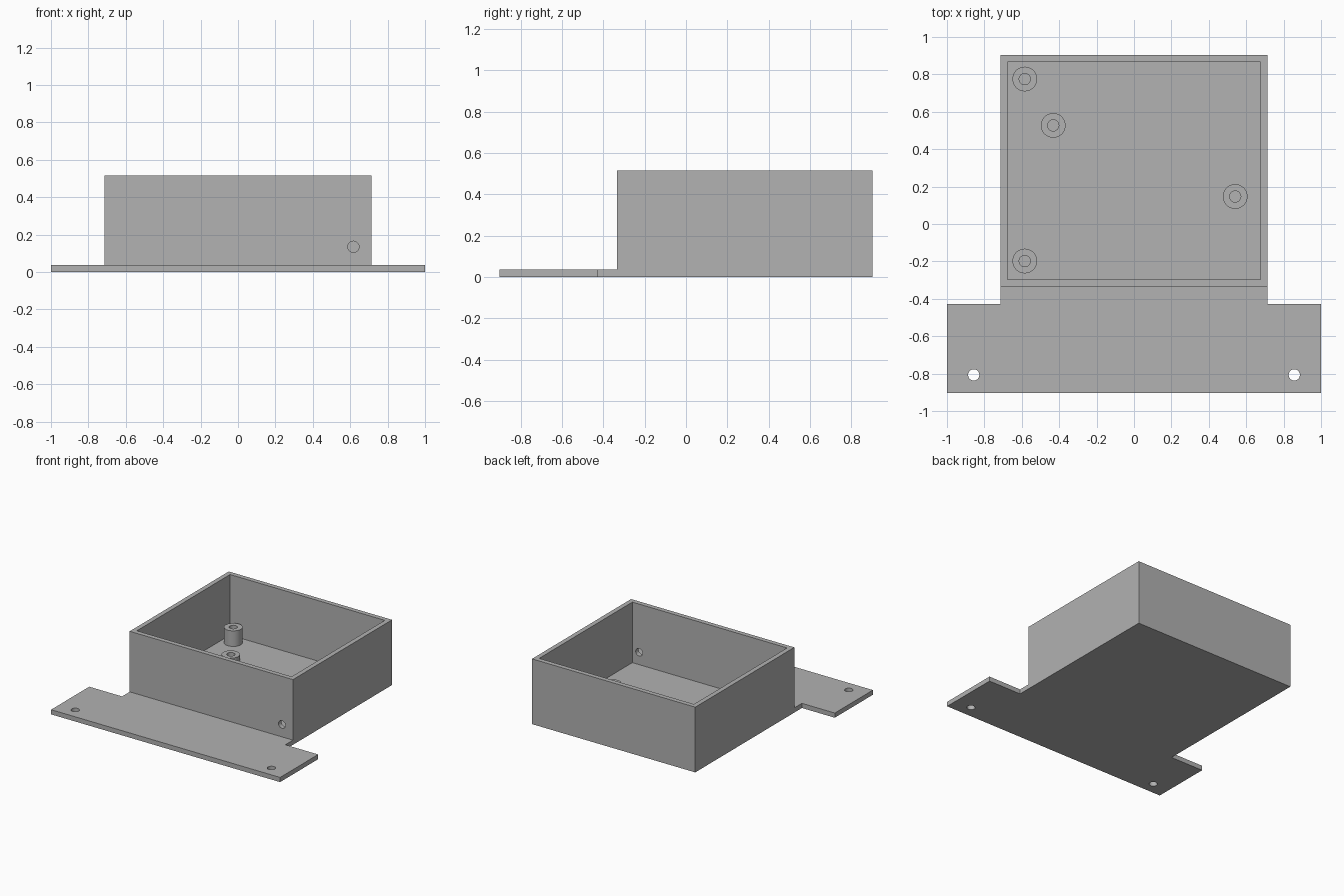
import bpy
import bmesh
import math
from mathutils import Matrix, Vector

if "Cube" in bpy.data.objects:
    bpy.data.objects.remove(bpy.data.objects["Cube"], do_unlink=True)

# Main dimensions
HALF_X, HALF_Y = 1.0, 0.903
BOX_X, BOX_FRONT, BOX_TOP = 0.713, -0.333, 0.515
FLANGE_BACK = -0.428
WALL = 0.037
HOLE_R = 0.03
OVER = 0.2      # overshoot of the cutters

grey = bpy.data.materials.new("plain grey")
grey.use_nodes = True
colour = (0.445, 0.445, 0.445, 1)
grey.diffuse_color = colour
grey.node_tree.nodes["Principled BSDF"].inputs["Base Color"].default_value = colour


def finish(name, bm):
    bmesh.ops.recalc_face_normals(bm, faces=bm.faces)
    mesh = bpy.data.meshes.new(name)
    bm.to_mesh(mesh)
    bm.free()
    mesh.materials.append(grey)
    obj = bpy.data.objects.new(name, mesh)
    bpy.context.collection.objects.link(obj)
    return obj


def block(name, low, high):
    low, high = Vector(low), Vector(high)
    bm = bmesh.new()
    place = Matrix.Translation((low + high) / 2) @ Matrix.Diagonal((high - low).to_4d())
    bmesh.ops.create_cube(bm, size=1, matrix=place)
    return finish(name, bm)


def rod(name, centre, radius, length, turn=0.0):
    bm = bmesh.new()
    place = Matrix.Translation(centre) @ Matrix.Rotation(turn, 4, "X")
    bmesh.ops.create_cone(bm, cap_ends=True, segments=32, radius1=radius,
                          radius2=radius, depth=length, matrix=place)
    return finish(name, bm)


def select(obj):
    bpy.ops.object.select_all(action="DESELECT")
    obj.select_set(True)
    bpy.context.view_layer.objects.active = obj


def cut(obj, cutter):
    cutter.hide_render = True
    mod = obj.modifiers.new("cut", "BOOLEAN")
    mod.operation = "DIFFERENCE"
    mod.solver = "EXACT"
    mod.object = cutter
    select(obj)
    bpy.ops.object.modifier_apply(modifier=mod.name)
    bpy.data.objects.remove(cutter, do_unlink=True)


def smooth(obj):
    select(obj)
    bpy.ops.object.shade_smooth_by_angle(angle=math.radians(30))


# Enclosure: one solid, cut down to an open box with a mounting flange
body = block("enclosure", (-HALF_X, -HALF_Y, 0), (HALF_X, HALF_Y, BOX_TOP))
cut(body, block("front_cutter", (-HALF_X - OVER, -HALF_Y - OVER, WALL),
                (HALF_X + OVER, BOX_FRONT, BOX_TOP + OVER)))
for side in (-1, 1):
    xs = sorted((side * BOX_X, side * (HALF_X + OVER)))
    cut(body, block("side_cutter", (xs[0], FLANGE_BACK, -OVER),
                    (xs[1], HALF_Y + OVER, BOX_TOP + OVER)))
cut(body, block("cavity_cutter", (WALL - BOX_X, BOX_FRONT + WALL, WALL),
                (BOX_X - WALL, HALF_Y - WALL, BOX_TOP + OVER)))

# Screw holes in the flange and the cable hole in the front wall
for side in (-1, 1):
    cut(body, rod("screw_cutter", (side * 0.857, -0.807, 0), HOLE_R, OVER))
cut(body, rod("cable_cutter", (0.617, BOX_FRONT, 0.135), HOLE_R, OVER, math.pi / 2))
smooth(body)


# Hollow standoffs on the floor
def standoff(name, x, y, top):
    bm = bmesh.new()
    base = WALL - 0.005
    profile = [(HOLE_R, base), (HOLE_R, top), (0.066, top), (0.066, base)]
    verts = [bm.verts.new((r, 0, z)) for r, z in profile]
    edges = [bm.edges.new(pair) for pair in zip(verts, verts[1:] + verts[:1])]
    bmesh.ops.spin(bm, geom=verts + edges, cent=(0, 0, 0), axis=(0, 0, 1),
                   angle=math.tau, steps=32)
    bmesh.ops.remove_doubles(bm, verts=bm.verts, dist=0.0001)
    obj = finish(name, bm)
    obj.location = (x, y, 0)
    smooth(obj)


TALL, SHORT = 0.16, 0.08
standoff("back_tall_standoff", -0.584, 0.775, TALL)
standoff("front_tall_standoff", -0.584, -0.198, TALL)
standoff("back_short_standoff", -0.432, 0.527, SHORT)
standoff("side_short_standoff", 0.541, 0.147, SHORT)
